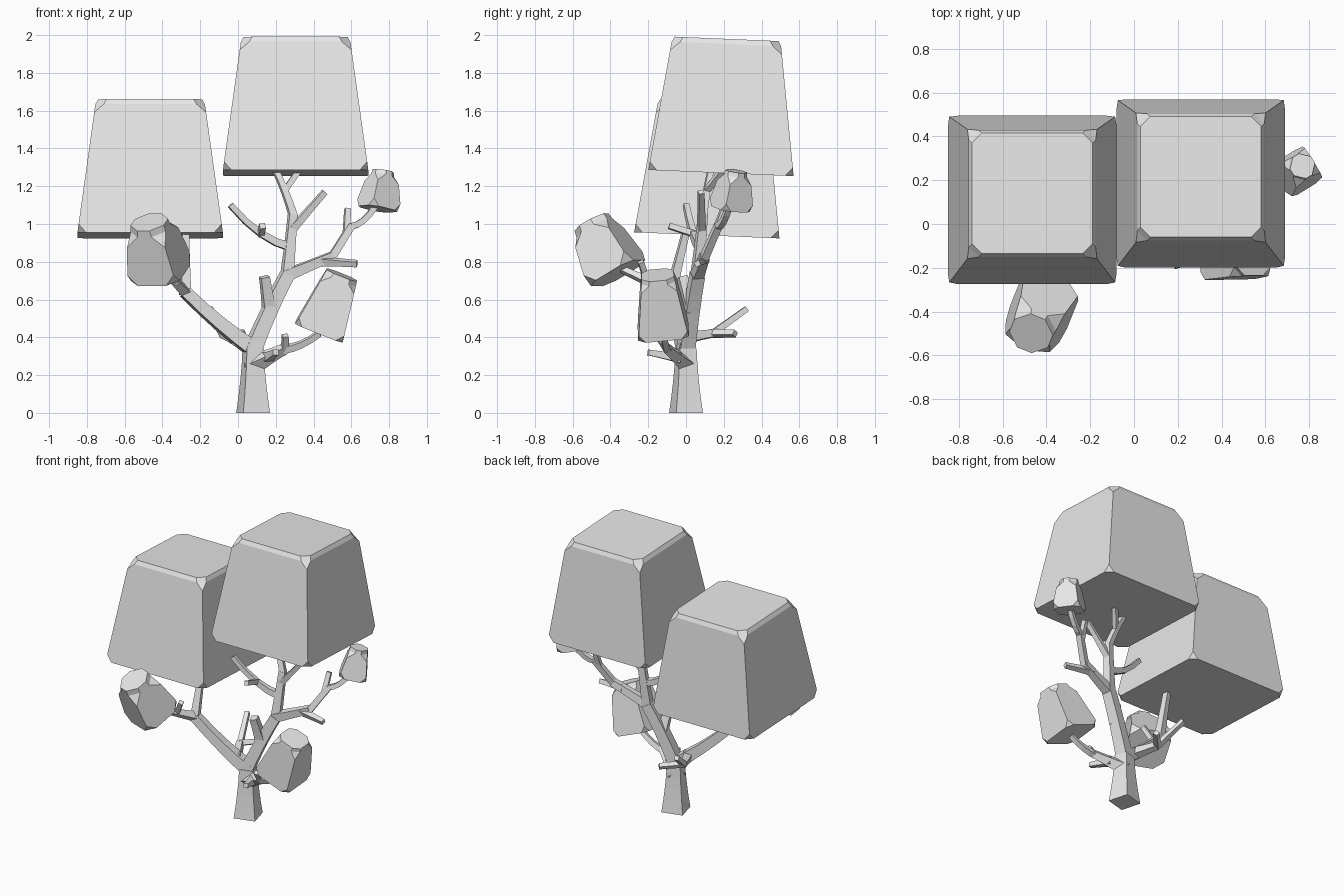
import bpy, bmesh, math
from mathutils import Vector, Matrix

cube = bpy.data.objects.get("Cube")
if cube:
    bpy.data.objects.remove(cube, do_unlink=True)

UP = Vector((0, 0, 1))
SQUARE = ((-1, -1), (1, -1), (1, 1), (-1, 1))
STEPS = 4

shade = (0.8, 0.8, 0.8, 1)
grey = bpy.data.materials.new("light_grey")
grey.use_nodes = True
grey.diffuse_color = shade
grey.node_tree.nodes["Principled BSDF"].inputs["Base Color"].default_value = shade


def finish(name, bm):
    bmesh.ops.recalc_face_normals(bm, faces=bm.faces)
    mesh = bpy.data.meshes.new(name)
    bm.to_mesh(mesh)
    bm.free()
    mesh.materials.append(grey)
    bpy.context.collection.objects.link(bpy.data.objects.new(name, mesh))


def skin(bm, rings):
    """Join matching rings into a closed solid."""
    count = len(rings[0])
    for lower, upper in zip(rings, rings[1:]):
        for k in range(count):
            n = (k + 1) % count
            bm.faces.new((lower[k], lower[n], upper[n], upper[k]))
    bm.faces.new(rings[0])
    bm.faces.new(rings[-1])


def sweep(name, start, tip, lift, thick, thin):
    """Tapered square limb along an arc; returns its joints as (point, half width)."""
    start, tip = Vector(start), Vector(tip)
    bend = (start + tip) / 2 + UP * lift
    bm = bmesh.new()
    rings, joints = [], []
    for i in range(STEPS + 1):
        t = i / STEPS
        point = start.lerp(bend, t).lerp(bend.lerp(tip, t), t)
        tangent = (bend - start).lerp(tip - bend, t)
        turn = UP.rotation_difference(tangent).to_matrix() @ Matrix.Rotation(math.radians(15), 3, 'Z')
        half = thin + (thick - thin) * (1 - t) ** 1.5
        rings.append([bm.verts.new(point + turn @ Vector((x * half, y * half, 0))) for x, y in SQUARE])
        joints.append((point, half))
    skin(bm, rings)
    finish(name, bm)
    return joints


def grow(name, parent, joint, tip, lift=0, thin=0.015):
    """Limb sprouting from a joint of its parent, rooted slightly inside it."""
    point, half = parent[joint]
    root = point - (Vector(tip) - point).normalized() * half * 0.4
    return sweep(name, root, tip, lift, half * 0.9, thin)


def foliage(name, base, axis, low, high, cut, yaw=0):
    """Tapered block with clipped corners and a thin raised cap."""
    base, axis = Vector(base), Vector(axis)
    cap = cut * 0.6
    body = axis.length - cap
    bm = bmesh.new()
    skin(bm, [[bm.verts.new((x * h, y * h, z)) for x, y in SQUARE] for h, z in ((low, 0), (high, body))])
    bmesh.ops.bevel(bm, geom=bm.verts[:], offset=cut, segments=1, affect='VERTICES')
    # Cap outline: a square with clipped corners, narrowing upward
    rings = []
    for h, z in ((high, body), (high * 0.95, axis.length)):
        inner = h - cut
        ring = []
        for x, y in SQUARE:
            pair = [(x * h, y * inner), (x * inner, y * h)]
            ring += pair if x == y else pair[::-1]
        rings.append([bm.verts.new((x, y, z)) for x, y in ring])
    skin(bm, rings)
    turn = UP.rotation_difference(axis).to_matrix() @ Matrix.Rotation(math.radians(yaw), 3, 'Z')
    bm.transform(Matrix.Translation(base) @ turn.to_4x4())
    finish(name, bm)


# Foliage blocks
lean = Vector((0, 0.03, 0.71))
foliage("left_canopy", (0.305, 0.185, 1.27), lean, 0.385, 0.29, 0.045)
foliage("right_canopy", (-0.465, 0.11, 0.94), lean, 0.385, 0.29, 0.045)
foliage("front_foliage", (-0.41, -0.36, 0.74), (-0.06, -0.14, 0.27), 0.14, 0.1, 0.06, -22)
foliage("left_foliage", (0.43, -0.12, 0.43), (0.12, -0.03, 0.3), 0.135, 0.09, 0.04)
foliage("back_foliage", (0.74, 0.235, 1.08), (0.03, 0.03, 0.2), 0.09, 0.06, 0.04, 32)

# Trunk and main limb
trunk = sweep("trunk", (0.08, 0, 0), (0.08, 0, 0.34), 0, 0.073, 0.046)
main = grow("main_limb", trunk, 4, (0.26, 0.06, 0.73), 0.03, 0.034)
grow("main_stub", main, 2, (0.14, -0.02, 0.72), 0, 0.024)

# Upper limb with its forks
upper = grow("upper_limb", main, 4, (0.29, 0.09, 1.05), 0, 0.022)
crown = grow("crown_limb", upper, 4, (0.2, 0.13, 1.28), 0.03)
grow("crown_fork", crown, 2, (0.32, 0.19, 1.28))
grow("upper_twig", upper, 3, (0.46, 0.08, 1.17))
side = grow("side_limb", upper, 2, (-0.04, 0, 1.1), -0.08)
grow("side_twig", side, 2, (0.13, -0.09, 0.99))

# Limb reaching the back foliage
left = grow("left_limb", main, 4, (0.5, 0.1, 0.83), 0, 0.023)
grow("left_stub", left, 3, (0.63, 0.06, 0.79))
rise = grow("left_rise", left, 4, (0.6, 0.17, 0.99), 0, 0.019)
grow("left_stalk", rise, 4, (0.73, 0.23, 1.1), -0.05)
grow("left_twig", rise, 3, (0.58, 0.2, 1.08))

# Limb reaching the right canopy and front foliage
right = grow("right_limb", trunk, 4, (-0.28, -0.08, 0.64), -0.03, 0.03)
grow("right_rise", right, 4, (-0.28, 0, 0.96), 0, 0.018)
front = grow("front_limb", right, 4, (-0.4, -0.34, 0.76))
grow("front_twig", front, 2, (-0.28, -0.24, 0.8))

# Back twigs
back = grow("back_limb", right, 1, (-0.08, 0.14, 0.42), 0, 0.02)
grow("back_twig", back, 4, (0.03, 0.26, 0.42))
grow("back_fork", back, 4, (-0.15, 0.32, 0.55))

# Low limb reaching the left foliage
low = grow("low_limb", trunk, 3, (0.25, -0.1, 0.34), 0, 0.022)
grow("low_stalk", low, 4, (0.43, -0.12, 0.42), -0.03)
grow("low_twig", low, 4, (0.25, -0.15, 0.41))
grow("low_front_twig", low, 2, (0.2, -0.2, 0.32))
